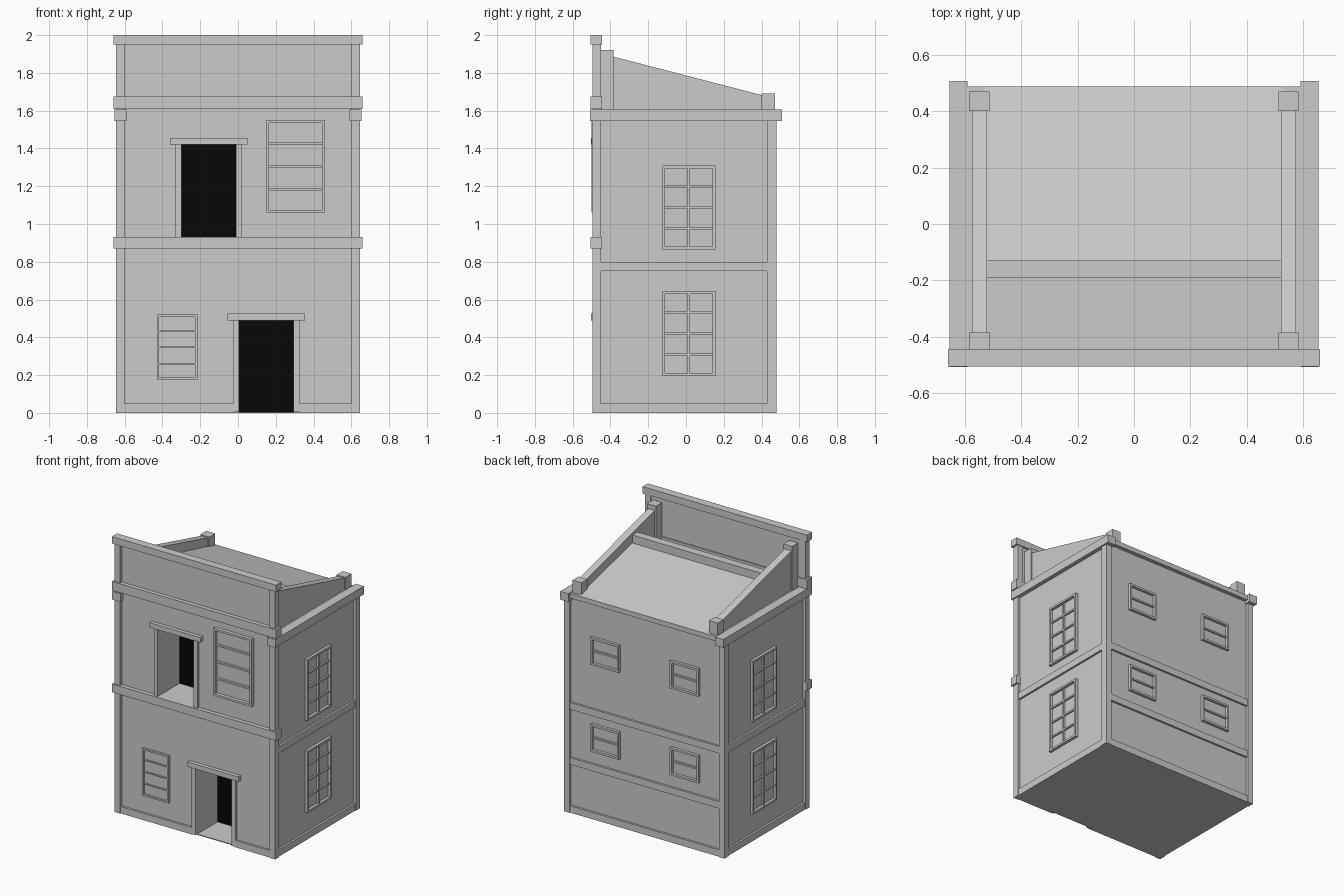
import bpy, bmesh
from mathutils import Vector

if "Cube" in bpy.data.objects:
    bpy.data.objects.remove(bpy.data.objects["Cube"], do_unlink=True)


def material(name, value):
    m = bpy.data.materials.new(name)
    m.use_nodes = True
    colour = (value, value, value, 1)
    m.diffuse_color = colour
    m.node_tree.nodes["Principled BSDF"].inputs["Base Color"].default_value = colour
    return m


GREY = material("plaster_grey", 0.6)
BLACK = material("doorway_black", 0.002)


def finish(name, bm, mat):
    bmesh.ops.recalc_face_normals(bm, faces=bm.faces)
    me = bpy.data.meshes.new(name)
    bm.to_mesh(me)
    bm.free()
    me.materials.append(mat)
    ob = bpy.data.objects.new(name, me)
    bpy.context.scene.collection.objects.link(ob)
    return ob


def box(name, x, y, z, mat=GREY):
    """Box from (low, high) ranges on each axis."""
    bm = bmesh.new()
    bmesh.ops.create_cube(bm, size=1)
    for v in bm.verts:
        v.co = Vector([(r[0] + r[1]) / 2 + c * (r[1] - r[0])
                       for r, c in zip((x, y, z), v.co)])
    return finish(name, bm, mat)


def prism(name, x, profile):
    """Extrude a (y, z) outline along x."""
    bm = bmesh.new()
    face = bm.faces.new([bm.verts.new((x[0], y, z)) for y, z in profile])
    ext = bmesh.ops.extrude_face_region(bm, geom=[face])
    moved = [g for g in ext["geom"] if isinstance(g, bmesh.types.BMVert)]
    bmesh.ops.translate(bm, verts=moved, vec=(x[1] - x[0], 0, 0))
    return finish(name, bm, GREY)


def side_range(s, low, high):
    return tuple(sorted((s * low, s * high)))


def window(name, place, u, z, cols, rows, frame=0.015, bar=0.012, out=0.02):
    """Framed window; place(u_range, depth_range) gives its x and y ranges."""
    def piece(part, ur, zr, depth):
        x, y = place(ur, (-0.01, depth))
        box(name + part, x, y, zr)
    for i, e in enumerate((u[0], u[1] - frame)):
        piece("_stile_%d" % i, (e, e + frame), z, out)
    for i, e in enumerate((z[0], z[1] - frame)):
        piece("_rail_%d" % i, (u[0] + frame, u[1] - frame), (e, e + frame), out)
    for i in range(1, cols):
        c = u[0] + (u[1] - u[0]) * i / cols
        piece("_mullion_%d" % i, (c - bar / 2, c + bar / 2),
              (z[0] + frame, z[1] - frame), out * 0.7)
    for i in range(1, rows):
        c = z[0] + (z[1] - z[0]) * i / rows
        piece("_bar_%d" % i, (u[0] + frame, u[1] - frame),
              (c - bar / 2, c + bar / 2), out * 0.6)


WALL_X, FRONT, BACK, ROOF = 0.625, -0.475, 0.46, 1.6
SIDES = ((-1, "right"), (1, "left"))

# Main body with two doorway recesses
body = box("walls", (-WALL_X, WALL_X), (FRONT, BACK), (0, 1.59))
DOORS = (("lower", (0.005, 0.295), (0.006, 0.49)),
         ("upper", (-0.3, -0.01), (0.93, 1.42)))
for name, x, z in DOORS:
    cutter = box(name + "_door_cutter", x, (FRONT - 0.1, FRONT + 0.24), z)
    cutter.hide_render = True
    cutter.hide_viewport = True
    cutter.display_type = 'WIRE'
    mod = body.modifiers.new(name + "_doorway", 'BOOLEAN')
    mod.operation = 'DIFFERENCE'
    mod.solver = 'EXACT'
    mod.object = cutter
    box(name + "_doorway_back", x, (FRONT + 0.232, FRONT + 0.239), z, BLACK)
    # Door surround
    box(name + "_jamb_right", (x[0] - 0.03, x[0]), (-0.495, -0.46), (z[0], z[1]))
    box(name + "_jamb_left", (x[1], x[1] + 0.03), (-0.495, -0.46), (z[0], z[1]))
    box(name + "_lintel", (x[0] - 0.06, x[1] + 0.06), (-0.503, -0.46),
        (z[1], z[1] + 0.035))

# Corner posts, side trim and side windows
for s, tag in SIDES:
    post = side_range(s, 0.6, 0.645)
    box("front_post_" + tag, post, (-0.495, -0.45), (0, 1.96))
    box("back_post_" + tag, post, (0.43, 0.48), (0, 1.58))
    trim = side_range(s, 0.6, 0.64)
    box("side_plinth_" + tag, trim, (-0.45, 0.43), (0, 0.05))
    box("side_band_" + tag, trim, (-0.45, 0.43), (0.75, 0.8))
    box("side_cornice_" + tag, side_range(s, 0.59, 0.655), (-0.508, 0.508),
        (1.545, 1.605))
    for floor, z in (("lower", (0.195, 0.645)), ("upper", (0.865, 1.31))):
        window("%s_window_%s" % (floor, tag),
               lambda u, d, s=s: (side_range(s, WALL_X + d[0], WALL_X + d[1]), u),
               (-0.125, 0.155), z, 2, 4)

# Front bands and plinth
for name, z in (("floor_band", (0.87, 0.93)), ("parapet_band", (1.61, 1.675)),
                ("parapet_cap", (1.95, 2.0))):
    box(name, (-0.66, 0.66), (-0.505, -0.445), z) if name != "floor_band" else None
box("floor_band", (-0.66, 0.66), (-0.505, -0.445), (0.87, 0.93))
box("front_plinth_right", (-0.6, -0.025), (-0.49, -0.46), (0, 0.05))
box("front_plinth_left", (0.325, 0.6), (-0.49, -0.46), (0, 0.05))
box("parapet", (-0.62, 0.62), (FRONT, -0.457), (1.58, 1.96))

# Front windows
front = lambda u, d: (u, (FRONT - d[1], FRONT - d[0]))
window("front_upper_window", front, (0.15, 0.46), (1.06, 1.55), 1, 4, out=0.026)
window("front_lower_window", front, (-0.43, -0.215), (0.175, 0.52), 1, 4,
       frame=0.012, bar=0.008, out=0.014)

# Back trim and windows
box("back_plinth", (-0.6, 0.6), (0.45, 0.475), (0, 0.05))
box("back_band_lower", (-0.6, 0.6), (0.45, 0.475), (0.35, 0.4))
box("back_band_upper", (-0.6, 0.6), (0.45, 0.475), (0.75, 0.8))
back = lambda u, d: (u, (BACK + d[0], BACK + d[1]))
for s, tag in SIDES:
    for floor, z in (("lower", 0.59), ("upper", 1.22)):
        window("back_%s_window_%s" % (floor, tag), back,
               (s * 0.32 - 0.115, s * 0.32 + 0.115), (z - 0.1, z + 0.1), 1, 2)

# Roof: flat slab, sloping deck, ridge beam and raked side walls
box("roof_slab", (-0.6, 0.6), (-0.46, 0.488), (1.565, ROOF))
prism("sloping_deck", (-0.53, 0.53),
      ((0.487, ROOF), (-0.14, 1.75), (-0.185, 1.75), (-0.185, ROOF - 0.01),
       (0.487, ROOF - 0.01)))
box("ridge_beam", (-0.525, 0.525), (-0.19, -0.13), (1.745, 1.805))
for s, tag in SIDES:
    prism("raked_wall_" + tag, side_range(s, 0.522, 0.575),
          ((-0.4, 1.89), (0.41, 1.68), (0.41, 1.59), (-0.4, 1.59)))
    pier = side_range(s, 0.512, 0.583)
    box("rake_front_pier_" + tag, pier, (-0.455, -0.385), (1.59, 1.92))
    box("rake_back_pier_" + tag, pier, (0.4, 0.47), (1.59, 1.69))
